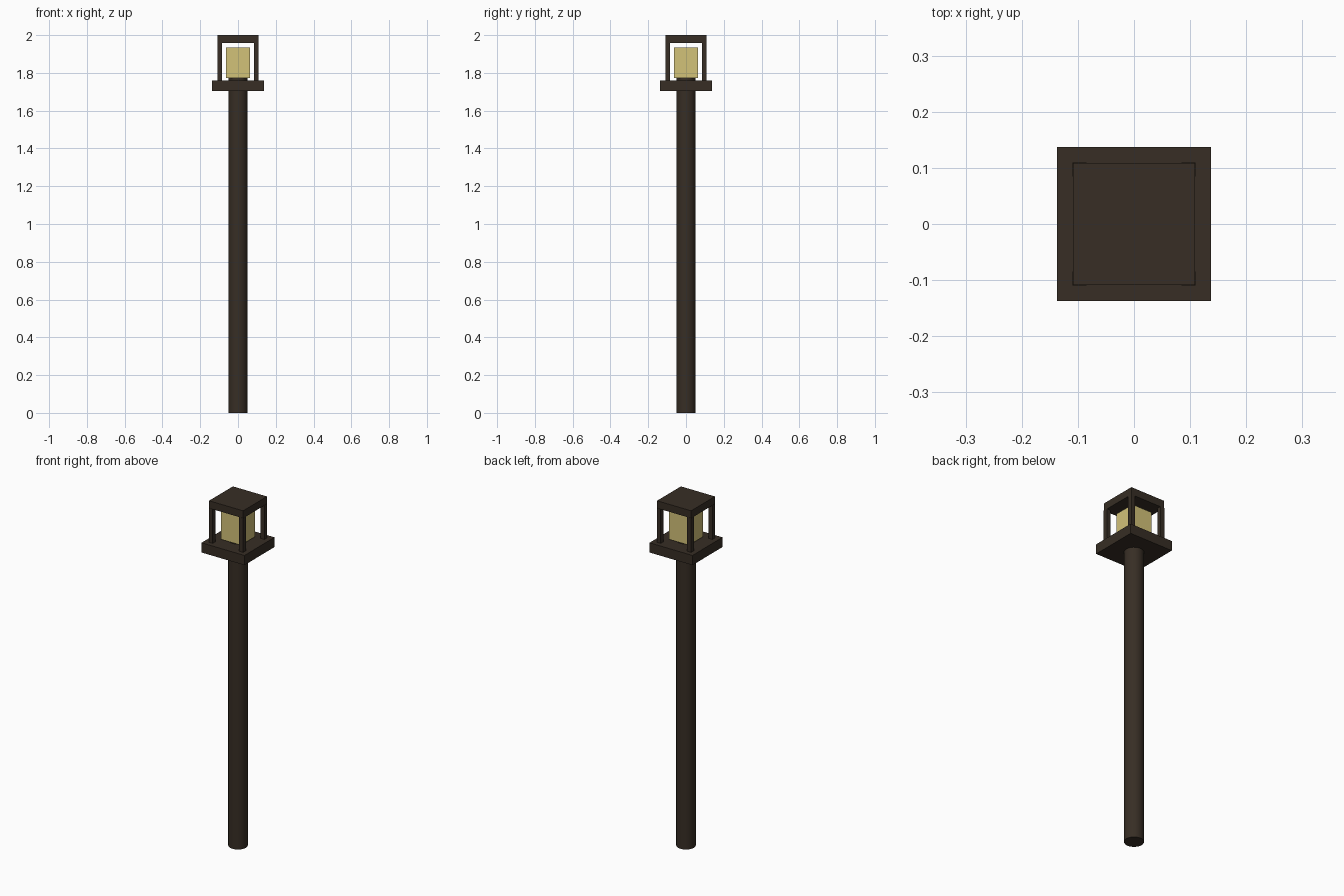
import bpy

if "Cube" in bpy.data.objects:
    bpy.data.objects.remove(bpy.data.objects["Cube"])


def material(name, rgb):
    m = bpy.data.materials.new(name)
    m.diffuse_color = (*rgb, 1)
    m.use_nodes = True
    m.node_tree.nodes["Principled BSDF"].inputs["Base Color"].default_value = m.diffuse_color
    return m


dark = material("dark_brown_metal", (0.038, 0.027, 0.018))
glow = material("warm_lamp_glass", (0.65, 0.54, 0.19))


def box(name, half, z0, z1, mat, x=0, y=0):
    bpy.ops.mesh.primitive_cube_add(size=1, location=(x, y, (z0 + z1) / 2))
    ob = bpy.context.object
    ob.name = name
    ob.scale = (2 * half, 2 * half, z1 - z0)
    bpy.ops.object.transform_apply(location=False, rotation=False, scale=True)
    ob.data.materials.append(mat)
    return ob


# Round pole, running up through the platform to carry the lamp
bpy.ops.mesh.primitive_cylinder_add(vertices=32, radius=0.051, depth=1.772,
                                    location=(0, 0, 0.886))
pole = bpy.context.object
pole.name = "pole"
pole.data.materials.append(dark)
bpy.ops.object.shade_smooth_by_angle()

# Lantern: platform, glowing block and flat roof
box("platform", 0.137, 1.705, 1.761, dark)
box("lamp_block", 0.063, 1.772, 1.935, glow)
box("roof", 0.1085, 1.957, 2.0, dark)

# Four corner posts between platform and roof
for sx, side in ((-1, "left"), (1, "right")):
    for sy, end in ((-1, "front"), (1, "back")):
        box(f"corner_post_{end}_{side}", 0.0125, 1.76, 1.958, dark,
            sx * 0.097, sy * 0.097)
